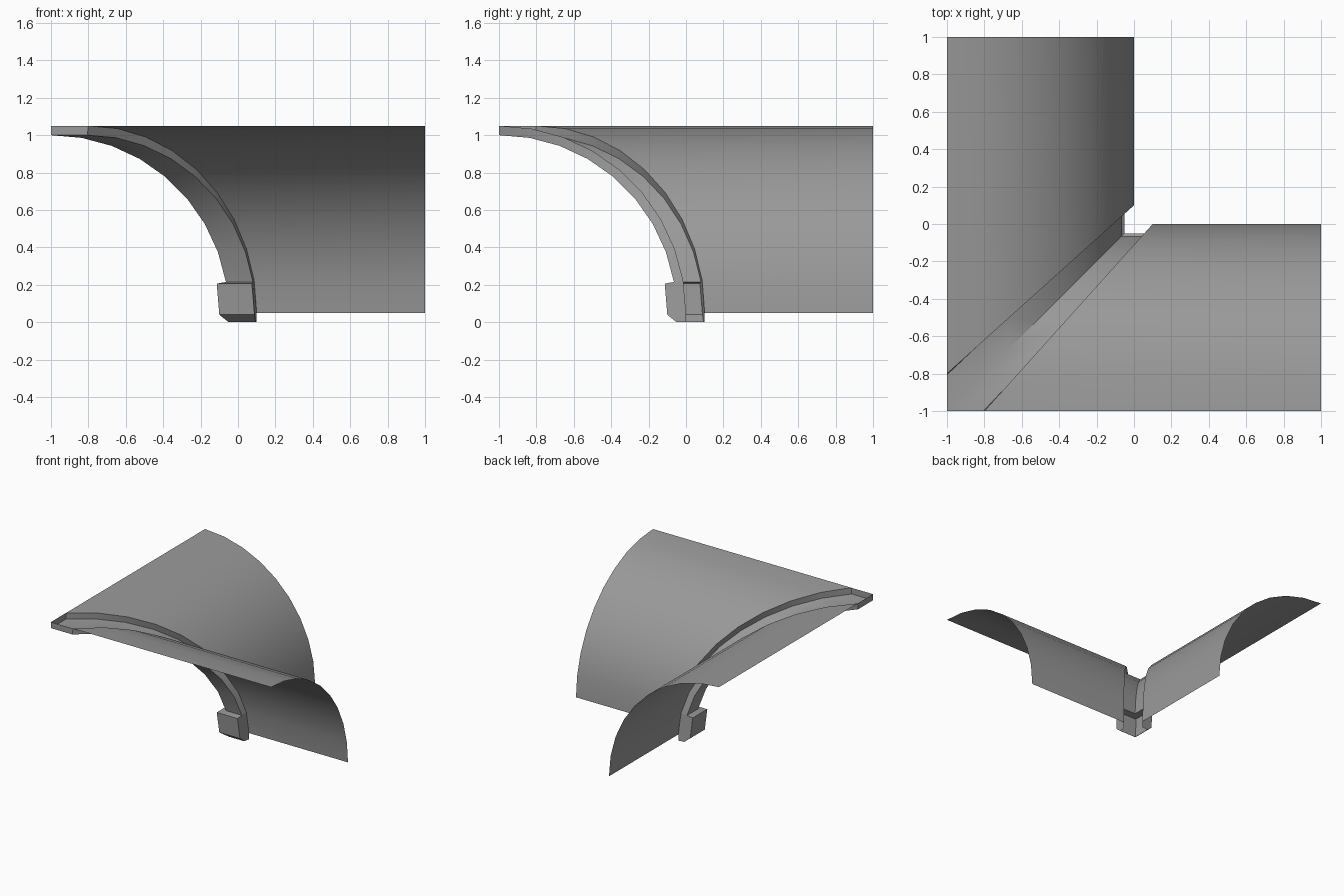
import bpy, bmesh
from math import sin, cos, radians

cube = bpy.data.objects.get("Cube")
if cube:
    bpy.data.objects.remove(cube, do_unlink=True)

stone = bpy.data.materials.new("grey_stone")
GREY = (0.32, 0.32, 0.32, 1)
stone.diffuse_color = GREY
stone.use_nodes = True
stone.node_tree.nodes["Principled BSDF"].inputs["Base Color"].default_value = GREY

SPRING = 0.05   # height where the arches start
STEPS = 9
SHELL, RIB, CORBEL = 1.0, 0.95, 0.9   # arc radii


def edge(r, deg, drop=0):
    """Point on the side of the diagonal rib."""
    t = radians(deg)
    return (-0.8 + 0.9 * sin(t) - 0.12 * (1 - r), -1 + r * sin(t), SPRING + r * cos(t) - drop)


def groin(r, deg, drop=0):
    """Point on the diagonal fold, where x equals y."""
    x, y, z = edge(r, deg, drop)
    return (y, y, z)


def far(r, deg):
    """Point at the open end of the vault."""
    x, y, z = edge(r, deg)
    return (1, y, z)


def make(name, faces):
    """Build the faces and their copy mirrored across the diagonal."""
    bm = bmesh.new()
    for face in faces:
        bm.faces.new([bm.verts.new(p) for p in face])
        bm.faces.new([bm.verts.new((y, x, z)) for x, y, z in reversed(face)])
    bmesh.ops.remove_doubles(bm, verts=bm.verts, dist=0.0005)
    mesh = bpy.data.meshes.new(name)
    bm.to_mesh(mesh)
    bm.free()
    mesh.materials.append(stone)
    obj = bpy.data.objects.new(name, mesh)
    bpy.context.collection.objects.link(obj)
    bpy.ops.object.select_all(action="DESELECT")
    obj.select_set(True)
    bpy.context.view_layer.objects.active = obj
    bpy.ops.object.shade_smooth_by_angle(angle=radians(30))


angles = [90 * i / STEPS for i in range(STEPS + 1)]
spans = list(zip(angles, angles[1:]))

# Two barrel vault shells
make("vault_shells", [[edge(SHELL, a), edge(SHELL, b), far(SHELL, b), far(SHELL, a)]
                      for a, b in spans])

# Hollow diagonal rib: soffit, side walls and crown end
rib = [[groin(RIB, 0), edge(RIB, 0), edge(SHELL, 0), groin(SHELL, 0)]]
for a, b in spans[:-1]:
    rib.append([groin(RIB, a), groin(RIB, b), edge(RIB, b), edge(RIB, a)])
    rib.append([edge(SHELL, a), edge(RIB, a), edge(RIB, b), edge(SHELL, b)])
make("diagonal_rib", rib)

# Corbel under the rib: ledge, face and chamfer, closed at the sides
top = angles[-2]
outline = [(RIB, top), (CORBEL, top), (CORBEL, 90, 0.01), (RIB, 90, SPRING)]
corbel = [[groin(*p), groin(*q), edge(*q), edge(*p)] for p, q in zip(outline, outline[1:])]
corbel.append([edge(SHELL, top)] + [edge(*p) for p in outline]
              + [edge(SHELL, 90, SPRING), edge(SHELL, 90)])
make("corbel", corbel)
